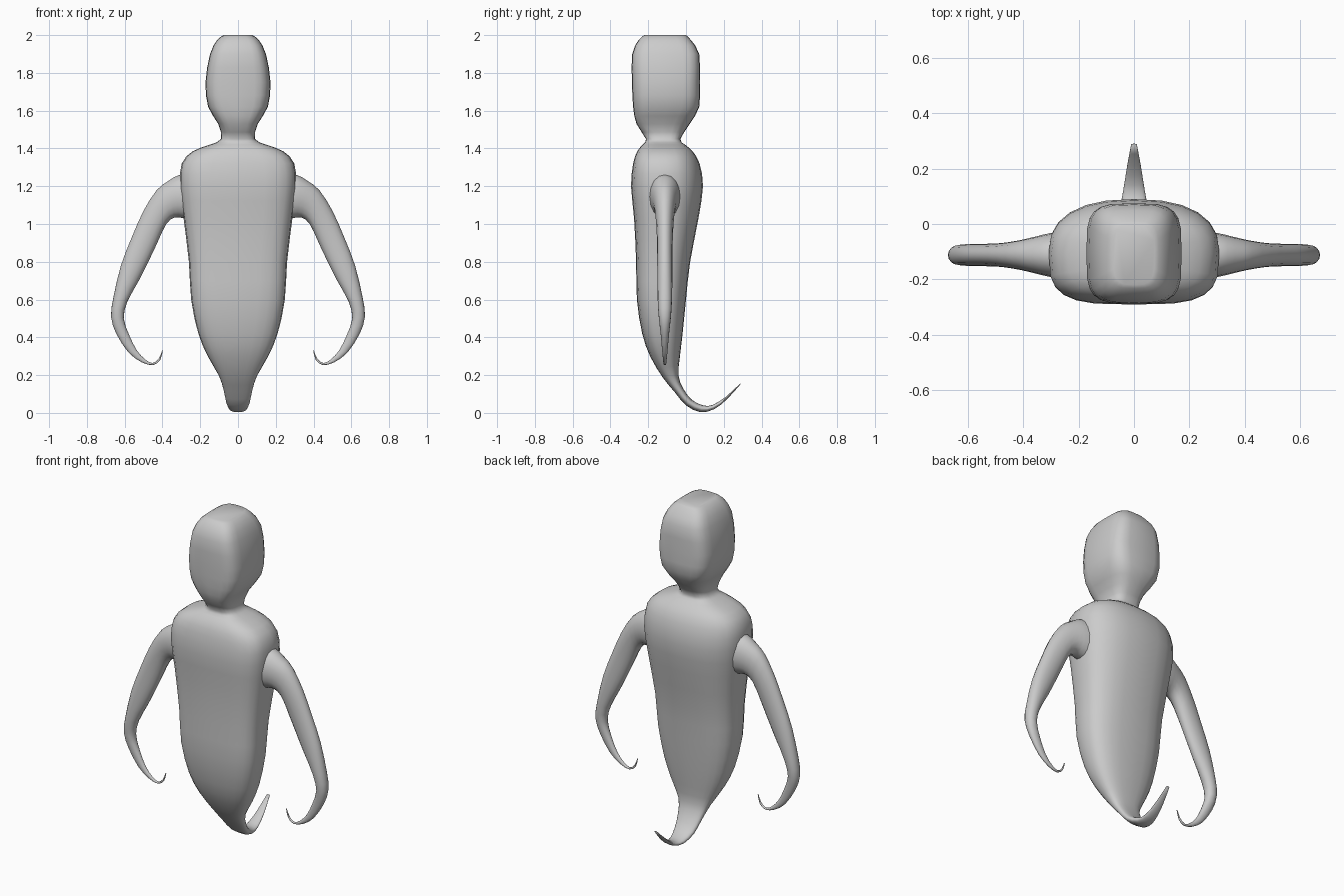
import bpy, bmesh, math
from mathutils import Vector

if "Cube" in bpy.data.objects:
    bpy.data.objects.remove(bpy.data.objects["Cube"])

mat = bpy.data.materials.new("plain grey")
mat.use_nodes = True
grey = (0.6, 0.6, 0.6, 1)
mat.diffuse_color = grey
mat.node_tree.nodes["Principled BSDF"].inputs["Base Color"].default_value = grey


def spline(rows, steps):
    """Smoothly interpolate rows of numbers."""
    out = []
    for i in range(len(rows) - 1):
        p = [rows[max(0, min(len(rows) - 1, i + k))] for k in (-1, 0, 1, 2)]
        for s in range(steps):
            t = s / steps
            out.append([b + 0.5 * t * (c - a + t * (2*a - 5*b + 4*c - d + t * (3*(b - c) + d - a)))
                        for a, b, c, d in zip(*p)])
    return out + [list(rows[-1])]


def power(v, n):
    return math.copysign(abs(v) ** (2 / n), v)


def loft(name, rows, place, sides=24, steps=2):
    """Rows: edge point A, edge point B, half width, roundness at A, roundness at B."""
    bm = bmesh.new()
    rings = []
    for a0, a1, b0, b1, w, na, nb in spline(rows, steps):
        ring = []
        for k in range(sides):
            ang = 2 * math.pi * k / sides
            c, s = math.cos(ang), math.sin(ang)
            n = na if c > 0 else nb
            u = power(c, n)
            ring.append(bm.verts.new(place((a0 + b0) / 2 + u * (a0 - b0) / 2,
                                           (a1 + b1) / 2 + u * (a1 - b1) / 2,
                                           w * power(s, n))))
        rings.append(ring)
    for r, q in zip(rings, rings[1:]):
        for k in range(sides):
            j = (k + 1) % sides
            bm.faces.new((r[k], r[j], q[j], q[k]))
    bm.faces.new(rings[0])
    bm.faces.new(rings[-1])
    bmesh.ops.recalc_face_normals(bm, faces=bm.faces)
    for f in bm.faces:
        f.smooth = True
    mesh = bpy.data.meshes.new(name)
    bm.to_mesh(mesh)
    bm.free()
    mesh.materials.append(mat)
    obj = bpy.data.objects.new(name, mesh)
    bpy.context.collection.objects.link(obj)
    return obj


# Head, neck and torso: height, half width, front y, back y, roundness
levels = [
    (2.0, .075, -.22, 0, 3.5, 3.5), (1.975, .11, -.25, .025, 3.8, 3.8),
    (1.9, .148, -.285, .07, 4, 4), (1.75, .172, -.286, .073, 4, 4),
    (1.62, .158, -.28, .07, 4, 3.6), (1.53, .105, -.262, .02, 3.5, 3),
    (1.45, .09, -.212, -.03, 3, 3), (1.42, .15, -.23, -.005, 3, 2.8),
    (1.385, .24, -.258, .035, 3.2, 2.6), (1.32, .298, -.28, .072, 3.5, 2.4),
    (1.2, .308, -.291, .09, 3.5, 2.4), (1.03, .288, -.275, .066, 3.5, 2.4),
    (.8, .26, -.264, .022, 3.4, 2.5), (.6, .248, -.26, 0, 3.2, 2.6),
    (.42, .21, -.232, -.018, 3, 2.6), (.3, .16, -.19, -.032, 2.8, 2.6)]
body = [(f, z, b, z, w, n, m) for z, w, f, b, n, m in levels]
# Tail sweeping backwards from the base: lower edge, upper edge
body += [(-.125, .19, -.04, .2, .1, 2.6, 2.6), (-.06, .11, -.015, .13, .076, 2.5, 2.5),
         (0, .04, .03, .07, .062, 2.4, 2.4), (.075, .004, .09, .04, .046, 2.2, 2.2),
         (.15, .02, .14, .042, .035, 2, 2), (.22, .075, .21, .085, .024, 2, 2),
         (.29, .153, .287, .156, .01, 2, 2)]
loft("body", body, lambda y, z, x: Vector((x, y, z)))

# Arms with hooked ends: outer edge, inner edge, half depth
arm = [(.22, 1.27, .2, 1.02, .09), (.31, 1.26, .285, 1.03, .08),
       (.365, 1.23, .335, 1.035, .068), (.43, 1.18, .38, 1.0, .055),
       (.5, 1.07, .425, .905, .045), (.56, .935, .465, .82, .041),
       (.62, .78, .525, .7, .04), (.66, .61, .585, .59, .038),
       (.672, .51, .605, .5, .032), (.645, .42, .575, .41, .022),
       (.58, .32, .535, .33, .014), (.51, .268, .49, .282, .009),
       (.45, .253, .452, .264, .007), (.412, .28, .42, .287, .005),
       (.398, .33, .402, .33, .003)]
arm = [row + (2.1, 2.1) for row in arm]
for side, sign in (("left", 1), ("right", -1)):
    loft(side + "_arm", arm, lambda x, z, y, sign=sign: Vector((sign * x, y - .112, z)), sides=16)
